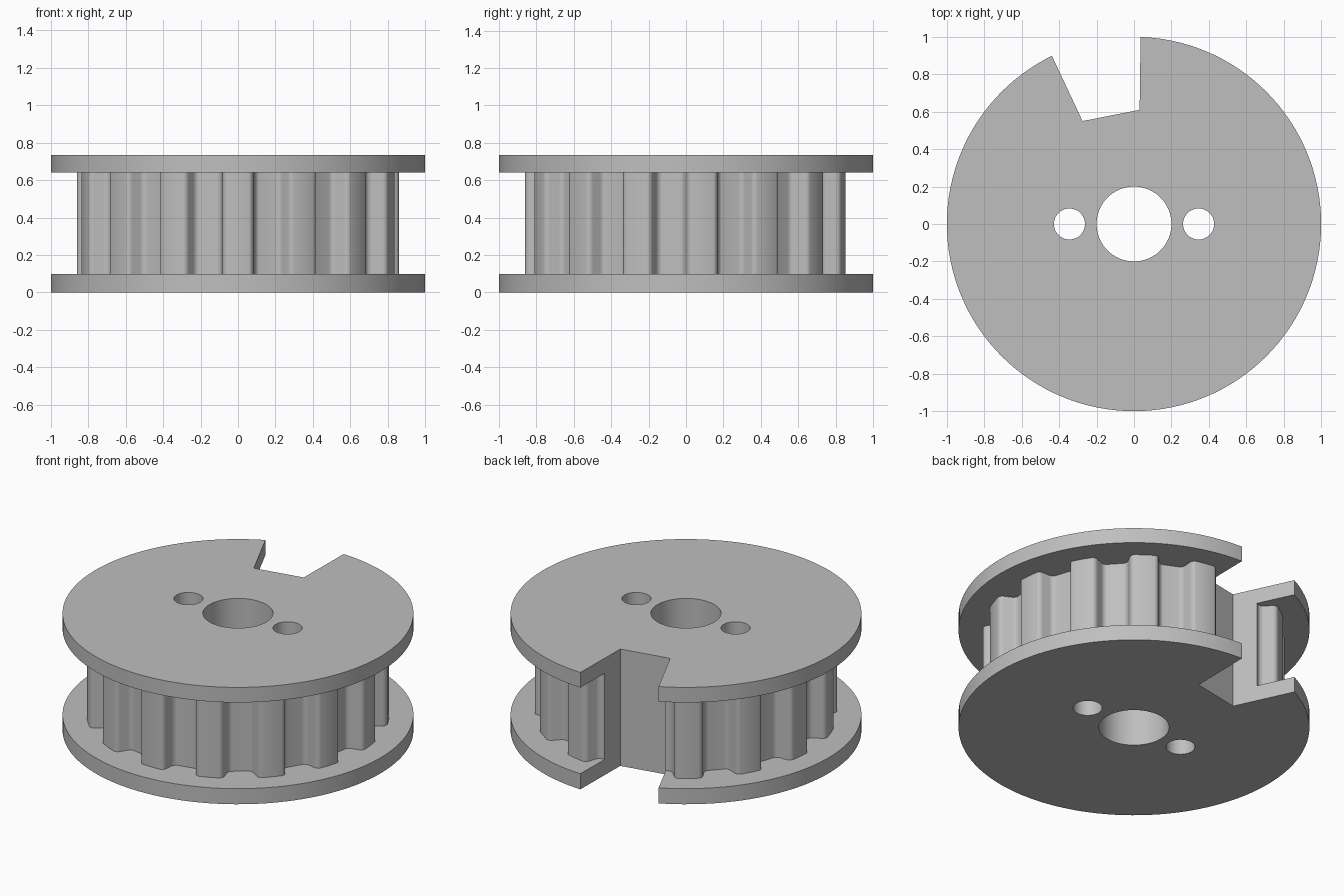
import bpy, bmesh
from math import sin, cos, pi, sqrt
from mathutils import Vector

if "Cube" in bpy.data.objects:
    bpy.data.objects.remove(bpy.data.objects["Cube"])

TEETH = 15
HUB_R = 0.862
FLANGE_R = 1.0
Z_LOW, Z_HIGH, Z_TOP = 0.098, 0.64, 0.735

grey = bpy.data.materials.new("plain_grey")
grey.use_nodes = True
grey.diffuse_color = (0.52, 0.52, 0.52, 1)
grey.node_tree.nodes["Principled BSDF"].inputs["Base Color"].default_value = (0.52, 0.52, 0.52, 1)


def prism(name, outline, z0, z1):
    """Extrude a flat outline upward into a solid."""
    bm = bmesh.new()
    face = bm.faces.new([bm.verts.new((x, y, z0)) for x, y in outline])
    top = bmesh.ops.extrude_face_region(bm, geom=[face])["geom"]
    bmesh.ops.translate(bm, vec=(0, 0, z1 - z0),
                        verts=[v for v in top if isinstance(v, bmesh.types.BMVert)])
    bmesh.ops.recalc_face_normals(bm, faces=bm.faces)
    mesh = bpy.data.meshes.new(name)
    bm.to_mesh(mesh)
    bm.free()
    mesh.materials.append(grey)
    ob = bpy.data.objects.new(name, mesh)
    bpy.context.collection.objects.link(ob)
    return ob


def circle(radius, cx=0.0, n=64):
    return [(cx + radius * cos(2 * pi * i / n), radius * sin(2 * pi * i / n)) for i in range(n)]


def toothed_outline():
    """Rounded trapezoid grooves around a circle, a tooth facing the front."""
    # half groove: sideways offset, depth
    half = [(.122, 0), (.113, .001), (.104, .006), (.098, .012), (.093, .020),
            (.076, .069), (.071, .077), (.064, .083), (.056, .088), (.047, .089)]
    groove = [(-t, d) for t, d in half] + half[::-1]
    rim = sqrt(HUB_R ** 2 - half[0][0] ** 2)
    pts = []
    for k in range(TEETH):
        tooth = -pi / 2 + 2 * pi * k / TEETH
        pts.append((HUB_R * cos(tooth), HUB_R * sin(tooth)))
        a = tooth + pi / TEETH
        out, side = Vector((cos(a), sin(a))), Vector((-sin(a), cos(a)))
        pts += [tuple(out * (rim - d) + side * t) for t, d in groove]
    return pts


# Main parts
parts = [
    prism("bottom_flange", circle(FLANGE_R, n=128), 0, Z_LOW),
    prism("toothed_hub", toothed_outline(), Z_LOW, Z_HIGH),
    prism("top_flange", circle(FLANGE_R, n=128), Z_HIGH, Z_TOP),
]

# Cutters: shaft bore, two pin holes and the rim notch
notch = [(0.038, 1.2), (0.03, 0.61), (-0.275, 0.55), (-0.58, 1.2)]
cutters = [
    prism("bore_cutter", circle(0.2), -0.3, 1.1),
    prism("left_pin_cutter", circle(0.083, 0.345, 48), -0.3, 1.1),
    prism("right_pin_cutter", circle(0.083, -0.345, 48), -0.3, 1.1),
    prism("notch_cutter", notch, -0.3, 1.1),
]
for c in cutters:
    c.hide_render = True

for part in parts:
    bpy.ops.object.select_all(action="DESELECT")
    part.select_set(True)
    bpy.context.view_layer.objects.active = part
    for c in cutters:
        mod = part.modifiers.new(c.name, "BOOLEAN")
        mod.operation = "DIFFERENCE"
        mod.solver = "EXACT"
        mod.object = c
        bpy.ops.object.modifier_apply(modifier=mod.name)
    bpy.ops.object.shade_smooth_by_angle(angle=pi / 6)

for c in cutters:
    bpy.data.objects.remove(c)
